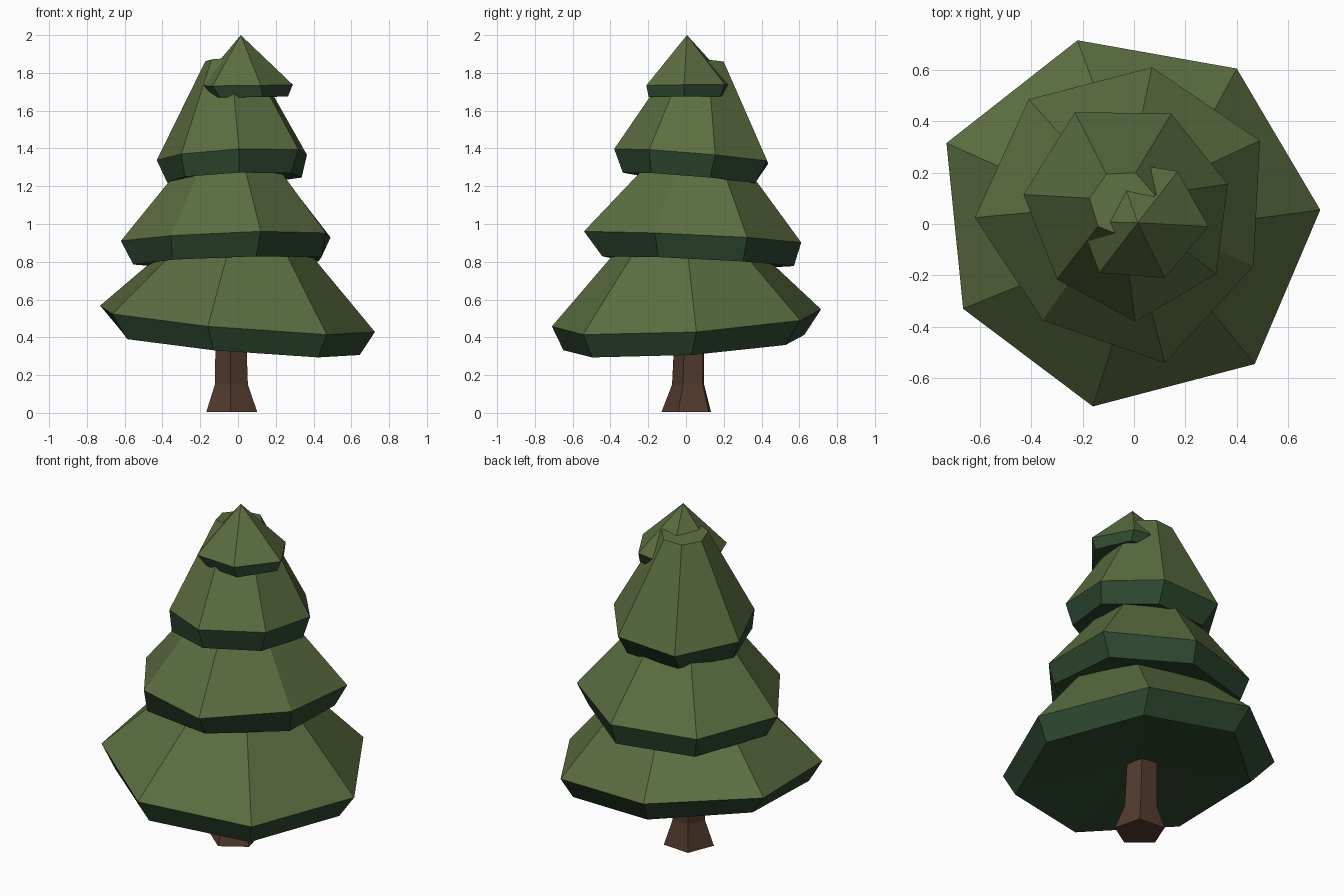
import bpy, bmesh, math
from mathutils import Vector

if "Cube" in bpy.data.objects:
    bpy.data.objects.remove(bpy.data.objects["Cube"])


def material(name, rgb):
    m = bpy.data.materials.new(name)
    m.diffuse_color = (*rgb, 1)
    m.use_nodes = True
    m.node_tree.nodes["Principled BSDF"].inputs["Base Color"].default_value = m.diffuse_color
    return m


leaf = material("leaf_green", (0.105, 0.155, 0.052))
under = material("dark_green", (0.028, 0.065, 0.03))
bark = material("bark_brown", (0.085, 0.043, 0.026))


def loft(name, rings, mats, dark_bands=0):
    """Closed stack of rings, bottom to top; a one-point ring is an apex."""
    bm = bmesh.new()
    loops = [[bm.verts.new(p) for p in ring] for ring in rings]
    dark = len(mats) - 1
    for k, (a, b) in enumerate(zip(loops, loops[1:])):
        n = max(len(a), len(b))
        for i in range(n):
            j = (i + 1) % n
            lower = [a[0]] if len(a) == 1 else [a[i], a[j]]
            upper = [b[0]] if len(b) == 1 else [b[j], b[i]]
            bm.faces.new(lower + upper).material_index = dark if k < dark_bands else 0
    if len(loops[0]) > 1:
        bm.faces.new(loops[0][::-1])
    if len(loops[-1]) > 1:
        bm.faces.new(loops[-1])
    bmesh.ops.recalc_face_normals(bm, faces=bm.faces)
    me = bpy.data.meshes.new(name)
    bm.to_mesh(me)
    bm.free()
    for m in mats:
        me.materials.append(m)
    ob = bpy.data.objects.new(name, me)
    bpy.context.collection.objects.link(ob)


def tier(name, rim, z, tilt, low, top):
    """Uneven rim on a tilted plane, a tucked-in skirt below and a narrowing cone above.
    low and top are (centre x, centre y, centre z, radius)."""
    c = sum((Vector(p) for p in rim), Vector((0, 0))) / len(rim)
    t = Vector(tilt)

    def ring(cx, cy, cz, r):
        pts = []
        for p in rim:
            d = (Vector(p) - c).normalized() * r
            pts.append((cx + d.x, cy + d.y, cz + t.dot(d)))
        return pts

    hollow = [(low[0], low[1], low[2] + 0.09 * low[3])]  # slightly dished underside
    edge = [(x, y, z + t.dot(Vector((x, y)) - c)) for x, y in rim]
    upper = ring(*top) if top[3] > 0 else [top[:3]]
    loft(name, [hollow, ring(*low), edge, upper], [leaf, under], 2)


# Foliage tiers, bottom to top
tier("bottom_foliage",
     [(0.725, 0.055), (0.40, 0.605), (-0.22, 0.715), (-0.73, 0.315),
      (-0.665, -0.33), (-0.16, -0.71), (0.47, -0.545)],
     0.49, (-0.085, 0.06), (-0.01, -0.005, 0.36, 0.655), (0.03, -0.02, 1.02, 0.22))
tier("lower_middle_foliage",
     [(0.49, 0.325), (0.07, 0.61), (-0.41, 0.485), (-0.62, 0.025),
      (-0.355, -0.375), (0.12, -0.54), (0.465, -0.165)],
     0.927, (0.03, -0.05), (-0.035, 0.06, 0.80, 0.52), (-0.04, 0.07, 1.42, 0.17))
tier("upper_middle_foliage",
     [(0.365, 0.155), (0.145, 0.43), (-0.23, 0.435), (-0.43, 0.115),
      (-0.30, -0.215), (0.005, -0.38), (0.32, -0.195)],
     1.36, (0.04, -0.085), (-0.015, 0.03, 1.24, 0.365), (-0.045, 0.08, 1.868, 0.13))
tier("top_foliage",
     [(0.29, -0.01), (0.17, 0.205), (-0.07, 0.245), (-0.21, 0.01),
      (-0.135, -0.19), (0.12, -0.21)],
     1.735, (0.01, 0.01), (0.045, 0.005, 1.673, 0.22), (0.015, 0.005, 2.0, 0))

# Trunk: flared five-sided foot, buried in the bottom tier
profile = [(-0.03, 0.012, 0.005, 0.142), (-0.033, 0.018, 0.15, 0.092), (-0.037, 0.026, 0.5, 0.083)]
loft("trunk",
     [[(cx + r * math.cos(math.radians(50 + 72 * i)),
        cy + r * math.sin(math.radians(50 + 72 * i)), z) for i in range(5)]
      for cx, cy, z, r in profile], [bark])
